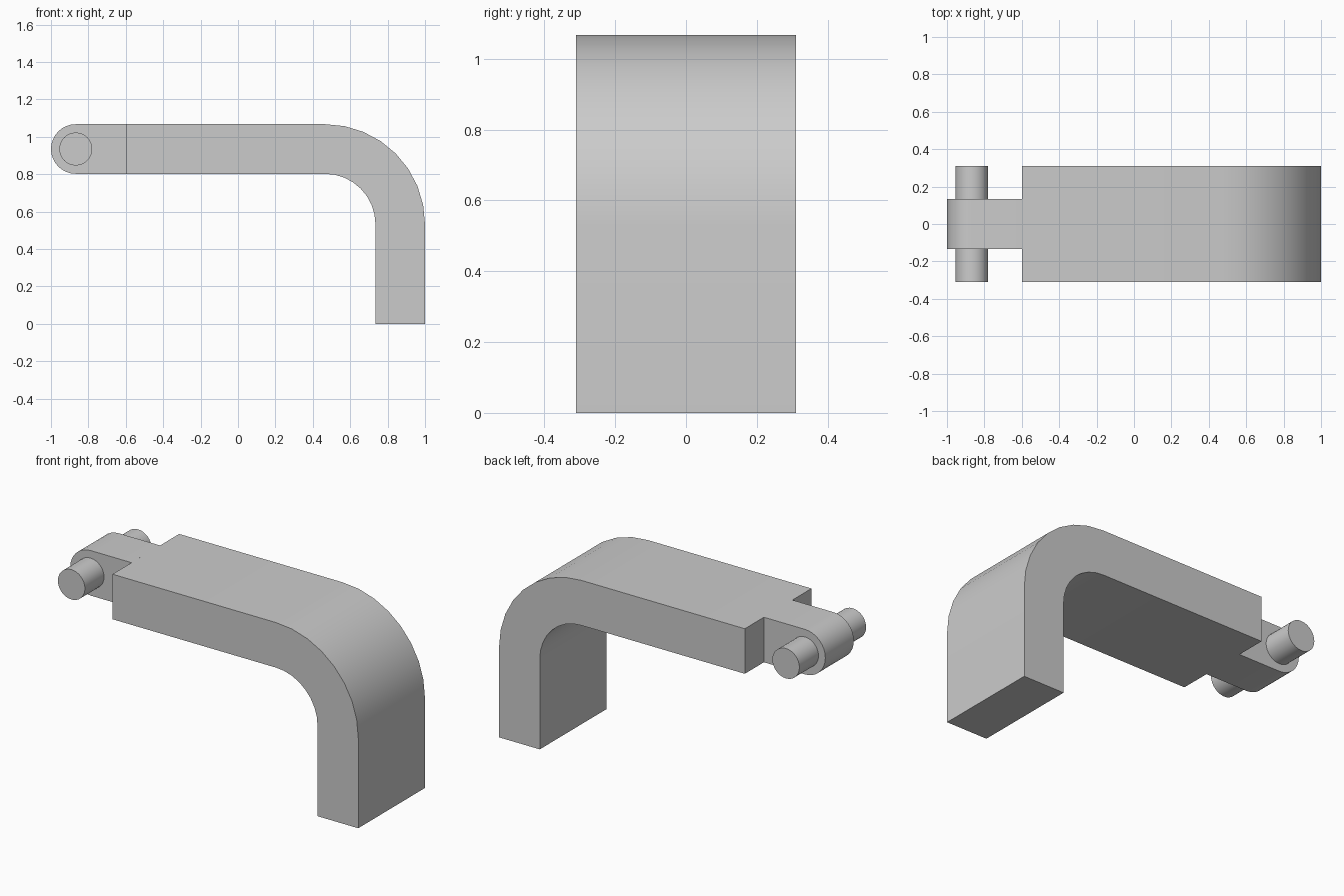
import bpy, bmesh, math
from mathutils import Matrix

cube = bpy.data.objects.get("Cube")
if cube:
    bpy.data.objects.remove(cube, do_unlink=True)

# One grey for the whole part
grey = bpy.data.materials.new("plain grey")
grey.use_nodes = True
colour = (0.6, 0.6, 0.6, 1)
grey.diffuse_color = colour
grey.node_tree.nodes["Principled BSDF"].inputs["Base Color"].default_value = colour

TOP, THICK, HALF_WIDTH = 1.067, 0.265, 0.31
BOTTOM = TOP - THICK
END_R = THICK / 2
PIN_X, PIN_Z = -1 + END_R, TOP - END_R
SHOULDER = -0.6


def arc(cx, cz, r, start, end, steps):
    angles = [math.radians(start + (end - start) * i / steps) for i in range(steps + 1)]
    return [(cx + r * math.cos(a), cz + r * math.sin(a)) for a in angles]


def finish(name, bm):
    bmesh.ops.recalc_face_normals(bm, faces=bm.faces)
    mesh = bpy.data.meshes.new(name)
    bm.to_mesh(mesh)
    bm.free()
    mesh.materials.append(grey)
    obj = bpy.data.objects.new(name, mesh)
    bpy.context.collection.objects.link(obj)
    bpy.ops.object.select_all(action="DESELECT")
    obj.select_set(True)
    bpy.context.view_layer.objects.active = obj
    bpy.ops.object.shade_smooth_by_angle(angle=math.radians(35))
    return obj


def extrude_profile(name, points, half):
    """Extrude an x-z outline symmetrically along y."""
    bm = bmesh.new()
    face = bm.faces.new([bm.verts.new((x, -half, z)) for x, z in points])
    new = bmesh.ops.extrude_face_region(bm, geom=[face])["geom"]
    bmesh.ops.translate(bm, vec=(0, 2 * half, 0),
                        verts=[v for v in new if isinstance(v, bmesh.types.BMVert)])
    return finish(name, bm)


# Bent arm: flat bar, quarter bend, vertical leg
bend_r = 0.535
cx, cz = 1 - bend_r, TOP - bend_r
arm = [(SHOULDER, BOTTOM), (SHOULDER, TOP)]
arm += arc(cx, cz, bend_r, 90, 0, 8)
arm += [(1, 0), (1 - THICK, 0)]
arm += arc(cx, cz, bend_r - THICK, 0, 90, 8)
extrude_profile("bent_arm", arm, HALF_WIDTH)

# Narrow tongue with a rounded end
tongue = [(SHOULDER, BOTTOM), (SHOULDER, TOP)]
tongue += arc(PIN_X, PIN_Z, END_R, 90, 270, 16)
extrude_profile("tongue", tongue, END_R)

# Hinge pins on both sides of the tongue
for name, side in (("hinge_pin_front", -1), ("hinge_pin_back", 1)):
    length = HALF_WIDTH - END_R
    bm = bmesh.new()
    place = (Matrix.Translation((PIN_X, side * (END_R + length / 2), PIN_Z))
             @ Matrix.Rotation(math.pi / 2, 4, "X"))
    bmesh.ops.create_cone(bm, cap_ends=True, segments=32, radius1=0.088,
                          radius2=0.088, depth=length, matrix=place)
    finish(name, bm)
